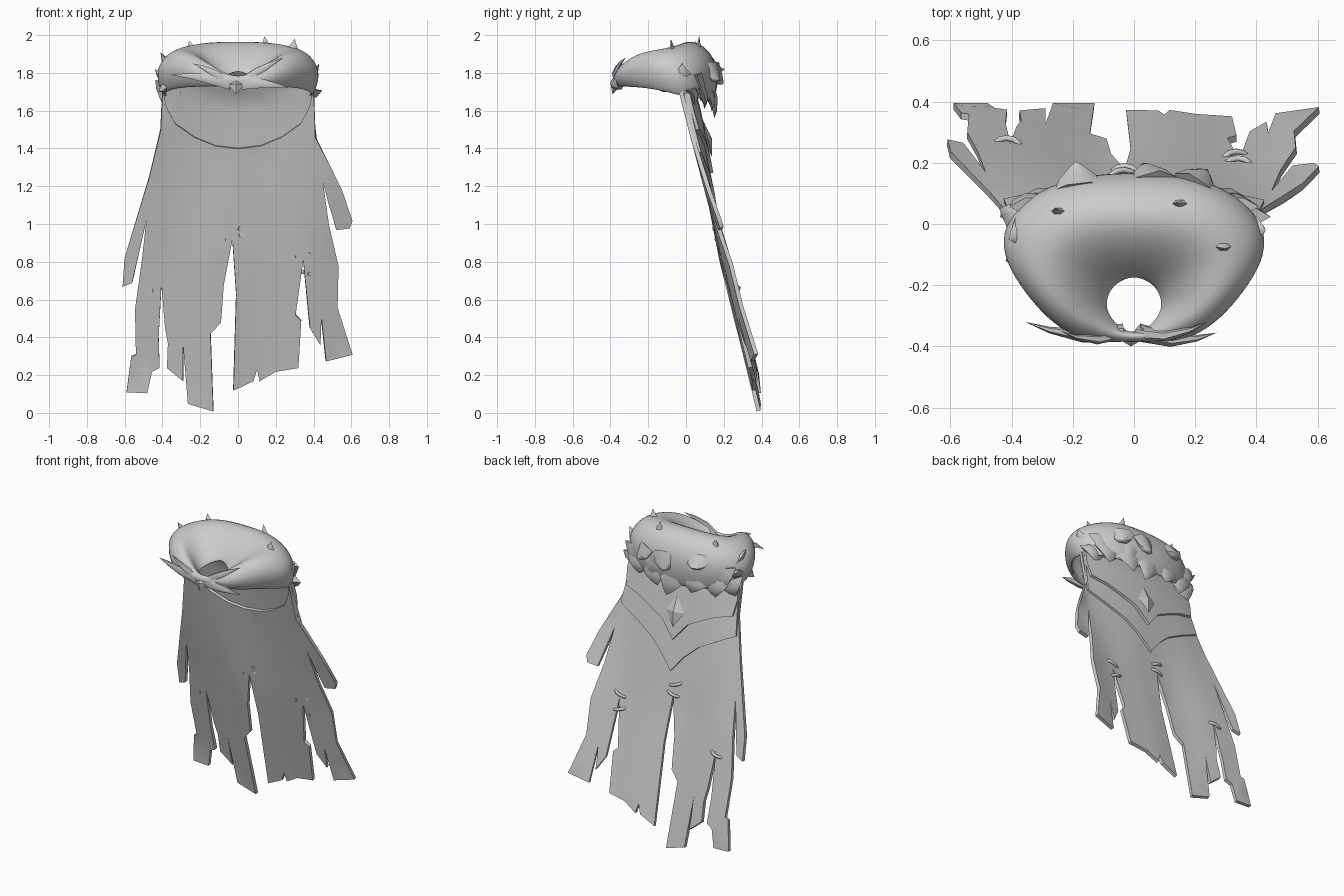
import bpy, bmesh, math, random
from mathutils import Vector
from mathutils.geometry import delaunay_2d_cdt

if "Cube" in bpy.data.objects:
    bpy.data.objects.remove(bpy.data.objects["Cube"])

random.seed(4)


def finish(name, bm, angle=40, thick=0):
    bmesh.ops.recalc_face_normals(bm, faces=bm.faces[:])
    me = bpy.data.meshes.new(name)
    bm.to_mesh(me)
    bm.free()
    ob = bpy.data.objects.new(name, me)
    bpy.context.collection.objects.link(ob)
    bpy.ops.object.select_all(action='DESELECT')
    ob.select_set(True)
    bpy.context.view_layer.objects.active = ob
    if thick:
        m = ob.modifiers.new('thickness', 'SOLIDIFY')
        m.thickness, m.offset = thick, 0
        bpy.ops.object.modifier_apply(modifier=m.name)
    bpy.ops.object.shade_smooth_by_angle(angle=math.radians(angle))
    return ob


def drape(x, z):
    # depth of the hanging cloth: leans back, bowed round the shoulders, rippled below
    up = min(1, max(0, (z - 0.8) / 0.8))
    y = -0.03 + 0.25 * (1.7 - z)
    y += 0.04 * up * max(-.1, 1 - (x / 0.42) ** 2)
    y += (1 - up) * (0.045 * (x / 0.6) ** 2 + 0.008 * math.sin(13 * x))
    return min(y, 0.385)


def sheet(name, outline, lift, thick):
    # outline in (x, z), filled with an inner grid of points so the cloth can bend
    pts = [Vector(p) for p in outline]
    grid = [Vector((.08 * i + .003, .1 * j + .007)) for i in range(-7, 8) for j in range(1, 18)]
    co, _, faces, *_ = delaunay_2d_cdt(pts + grid, [], [list(range(len(pts)))], 1, 1e-5)
    bm = bmesh.new()
    vs = [bm.verts.new((p.x, drape(p.x, p.y) + lift, p.y)) for p in co]
    for f in faces:
        bm.faces.new([vs[i] for i in f])
    bmesh.ops.delete(bm, geom=[v for v in bm.verts if not v.link_faces], context='VERTS')
    return finish(name, bm, 40, thick)


def mirrored(half):
    # half runs from +x to the centre line
    return half + [(-x, z) for x, z in reversed(half) if x > 0]


# Tattered cloth: left edge, right edge, then the scooped neckline
left = [(-.40, 1.72), (-.41, 1.5), (-.47, 1.25), (-.60, .82), (-.61, .67), (-.56, .69),
        (-.485, 1.02), (-.51, .8), (-.545, .55), (-.54, .31), (-.565, .30), (-.59, .11),
        (-.48, .105), (-.455, .22), (-.415, .24), (-.42, .4), (-.405, .68), (-.385, .45),
        (-.37, .37), (-.375, .24), (-.29, .17), (-.29, .37), (-.265, .05), (-.13, .01),
        (-.145, .42), (-.09, .48), (-.075, .68), (-.03, .92)]
right = [(-.01, .63), (-.025, .12), (.08, .17), (.10, .23), (.115, .17), (.2, .22), (.32, .24),
         (.335, .49), (.305, .52), (.345, .81), (.37, .55), (.38, .45), (.435, .36), (.44, .51),
         (.465, .275), (.605, .31), (.525, .56), (.53, .78), (.48, 1.0), (.45, 1.22), (.52, .97),
         (.59, .98), (.605, 1.02), (.55, 1.18), (.41, 1.46), (.40, 1.72)]
neck = mirrored([(.38, 1.62), (.33, 1.53), (.23, 1.46), (.12, 1.415), (0, 1.4)])
sheet('tattered_cape', left + right + neck, 0, .022)

# Two pointed layers over the back
sheet('lower_mantle', mirrored([(.39, 1.74), (.41, 1.5), (.425, 1.38), (.3, 1.32),
                                (.17, 1.25), (.08, 1.17), (0, 1.07)]), .017, .018)
sheet('upper_mantle', mirrored([(.39, 1.74), (.405, 1.6), (.39, 1.5), (.28, 1.47), (.17, 1.42),
                                (.09, 1.38), (0, 1.27)]), .034, .02)

# Fur collar: half loops (front to back) from neck hole over the crown to the lower rim
loops = [
    [(0, -.36, 1.735), (.05, -.32, 1.74), (.08, -.27, 1.76), (.06, -.22, 1.78), (.03, -.20, 1.80), (0, -.19, 1.81)],
    [(0, -.375, 1.76), (.15, -.33, 1.88), (.27, -.24, 1.96), (.29, -.09, 1.99), (.17, 0, 2.02), (0, .01, 2.03)],
    [(0, -.385, 1.745), (.22, -.41, 1.80), (.38, -.24, 1.85), (.51, -.04, 1.83), (.31, .17, 1.88), (0, .20, 1.86)],
    [(0, -.37, 1.72), (.18, -.37, 1.72), (.37, -.18, 1.71), (.43, 0, 1.66), (.27, .13, 1.65), (0, .16, 1.62)],
]
bm = bmesh.new()
rings = []
for half in loops:
    full = half + [(-x, y, z) for x, y, z in reversed(half[1:-1])]
    rings.append([bm.verts.new(p) for p in full])
for a, b in zip(rings, rings[1:]):
    n = len(a)
    for i in range(n):
        bm.faces.new((a[i], a[(i + 1) % n], b[(i + 1) % n], b[i]))
collar = finish('fur_collar', bm, 180)
m = collar.modifiers.new('thickness', 'SOLIDIFY')
m.thickness, m.offset = .03, -1
m = collar.modifiers.new('smooth', 'SUBSURF')
m.levels = m.render_levels = 3


# Curved pointed tufts of fur
def tuft(bm, base, tip, width, bend=(0, 0, .02), tall=.55):
    base, tip, bend = Vector(base), Vector(tip), Vector(bend)
    d = (tip - base).normalized()
    side = d.cross(Vector((0, 0, 1)) if abs(d.z) < .8 else Vector((0, 1, 0))).normalized()
    up = side.cross(d)
    rows = []
    for t, w in ((0, 1), (.4, .75), (.75, .35)):
        c = base.lerp(tip, t) - bend * math.sin(t * math.pi)
        rows.append([bm.verts.new(c + width * w * (side * math.cos(k * math.pi / 3)
                                                   + up * tall * math.sin(k * math.pi / 3)))
                     for k in range(6)])
    end = bm.verts.new(tip)
    for a, b in zip(rows, rows[1:]):
        for k in range(6):
            bm.faces.new((a[k], a[(k + 1) % 6], b[(k + 1) % 6], b[k]))
    for k in range(6):
        bm.faces.new((rows[-1][k], rows[-1][(k + 1) % 6], end))
    bm.faces.new(rows[0])


bm = bmesh.new()
for base, tip, w in [
    ((-.22, .02, 1.88), (-.26, .05, 1.97), .06), ((.16, .06, 1.89), (.14, .07, 1.995), .05),
    ((.27, -.06, 1.85), (.30, -.08, 1.98), .07), ((-.34, -.02, 1.82), (-.41, -.05, 1.91), .07),
    ((-.37, .02, 1.78), (-.44, .05, 1.82), .06), ((.38, -.02, 1.79), (.43, -.02, 1.85), .06),
    ((-.36, -.10, 1.78), (-.42, -.12, 1.70), .06), ((-.18, .12, 1.85), (-.19, .205, 1.82), .08),
    ((.2, .12, 1.83), (.24, .18, 1.76), .08), ((.05, .13, 1.83), (.03, .2, 1.74), .09),
]:
    tuft(bm, base, tip, w)
# broad leaf-like locks either side of the clasp
for tip, w in [((-.355, -.32, 1.79), .03), ((-.24, -.35, 1.85), .022),
               ((.27, -.355, 1.72), .03), ((.24, -.32, 1.88), .025)]:
    s = math.copysign(1, tip[0])
    base = Vector((-.01 + .03 * s, -.355, 1.745))
    tuft(bm, base, tip, w, (0, .025, -.01), 1.3)
# ragged hem at the back
for row, (z0, n, drop) in enumerate(((1.66, 7, .12), (1.74, 4, .10))):
    for i in range(n):
        a = math.radians(15 + 150 * (i + .4 * row) / (n - 1 + .8 * row))
        x, y = .36 * math.cos(a), .13 * math.sin(a)
        tuft(bm, (x, y - .01, z0 + .06), (x * 1.04 + random.uniform(-.05, .05), y + .02 * math.sin(a),
                                          z0 - drop * random.uniform(.2, 1)), .10, (0, -.015, 0), .33)
finish('fur_tufts', bm, 60)


# Faceted diamonds: back ornament and front clasp
def diamond(name, loc, w, d, h, lean):
    bm = bmesh.new()
    ring = [bm.verts.new(p) for p in ((w, 0, 0), (0, 0, h), (-w, 0, 0), (0, 0, -h))]
    for s in (-1, 1):
        tip = bm.verts.new((0, s * d, 0))
        for i in range(4):
            bm.faces.new((ring[i], ring[(i + 1) % 4], tip))
    ob = finish(name, bm, 10)
    ob.location = loc
    ob.rotation_euler.x = lean


diamond('back_diamond', (0, drape(0, 1.45) + .05, 1.45), .065, .022, .10, .24)
diamond('front_clasp', (-.01, -.375, 1.735), .042, .026, .05, -.3)

# Looped stitches bridging the slits
for i, (x, z, tilt) in enumerate([(-.035, .99, -.015), (-.03, .93, .012), (.34, .84, .015),
                                  (.335, .75, -.015), (-.415, .66, .012)]):
    cu = bpy.data.curves.new('stitch', 'CURVE')
    cu.dimensions, cu.bevel_depth, cu.bevel_resolution = '3D', .01, 1
    cu.use_fill_caps = True
    sp = cu.splines.new('POLY')
    sp.points.add(6)
    for k, p in enumerate(sp.points):
        a = math.pi * k / 6
        p.co = (x - .045 * math.cos(a), drape(x, z) - .012 + .035 * math.sin(a),
                z - tilt * math.cos(a), 1)
    ob = bpy.data.objects.new(f'stitch_{i + 1}', cu)
    bpy.context.collection.objects.link(ob)
